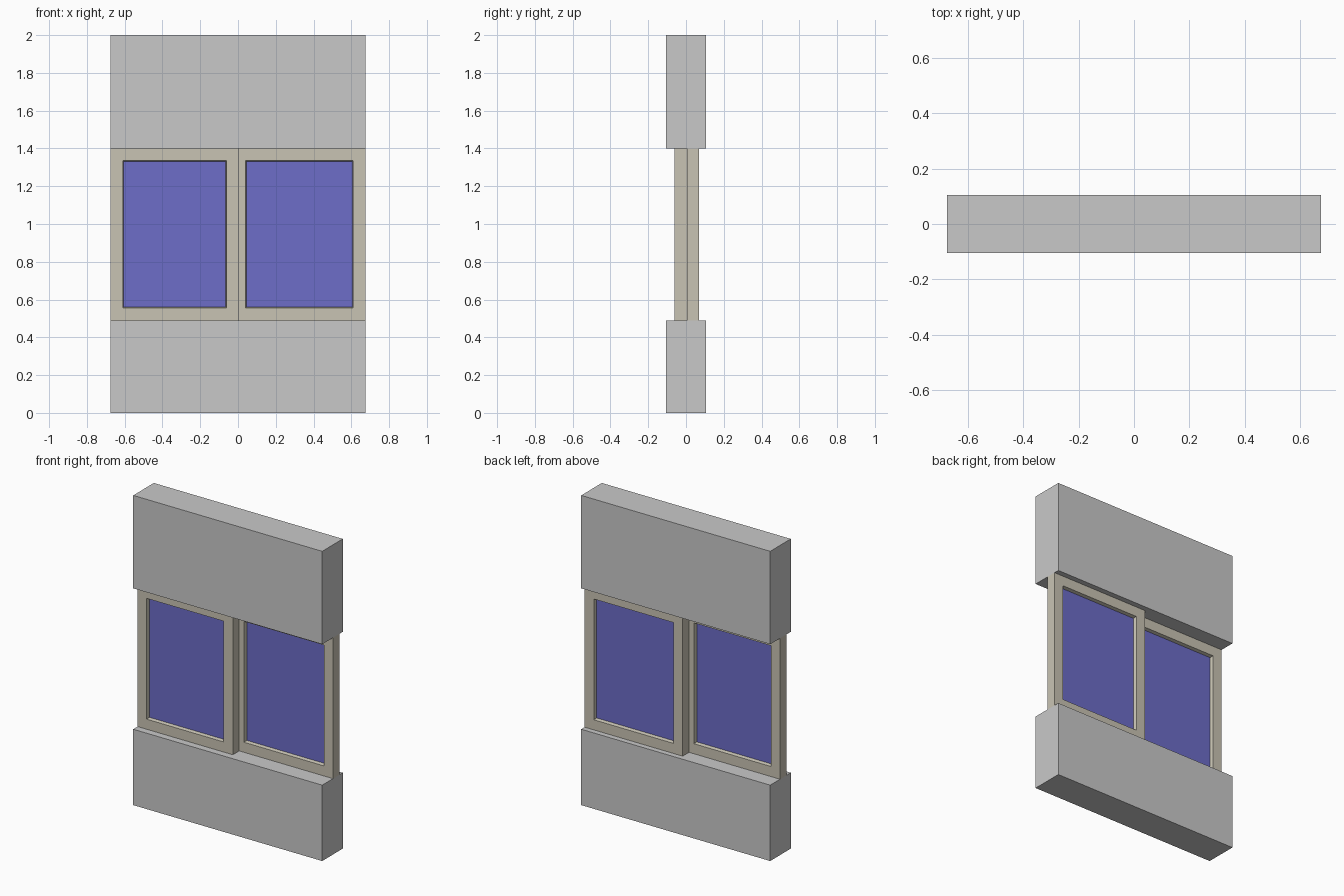
import bpy, bmesh

if "Cube" in bpy.data.objects:
    bpy.data.objects.remove(bpy.data.objects["Cube"])


def material(name, rgb):
    m = bpy.data.materials.new(name)
    m.diffuse_color = (*rgb, 1.0)
    m.use_nodes = True
    m.node_tree.nodes["Principled BSDF"].inputs["Base Color"].default_value = m.diffuse_color
    return m


WALL = material("wall_grey", (0.584, 0.584, 0.584))
FRAME = material("frame_beige", (0.584, 0.552, 0.456))
GLASS = material("glass_blue", (0.153, 0.153, 0.578))


def finish(name, bm, mat):
    bmesh.ops.recalc_face_normals(bm, faces=bm.faces)
    mesh = bpy.data.meshes.new(name)
    bm.to_mesh(mesh)
    bm.free()
    mesh.materials.append(mat)
    obj = bpy.data.objects.new(name, mesh)
    bpy.context.collection.objects.link(obj)
    return obj


def box(name, lo, hi, mat):
    bm = bmesh.new()
    bmesh.ops.create_cube(bm, size=1)
    for v in bm.verts:
        v.co = [lo[i] if v.co[i] < 0 else hi[i] for i in range(3)]
    return finish(name, bm, mat)


def frame(name, x0, x1, z0, z1, profile, mat):
    """Sweep a closed (inset, y) profile round a rectangle."""
    bm = bmesh.new()
    rings = []
    for d, y in profile:
        corners = ((x0 + d, z0 + d), (x1 - d, z0 + d), (x1 - d, z1 - d), (x0 + d, z1 - d))
        rings.append([bm.verts.new((x, y, z)) for x, z in corners])
    for k, a in enumerate(rings):
        b = rings[(k + 1) % len(rings)]
        for i in range(4):
            j = (i + 1) % 4
            bm.faces.new((a[i], a[j], b[j], b[i]))
    return finish(name, bm, mat)


HALF_W, HALF_D = 0.675, 0.105
SILL, HEAD = 0.49, 1.40
RAIL, BEAD, RECESS = 0.065, 0.005, 0.022

# Wall below and above the opening
box("lower_wall", (-HALF_W, -HALF_D, 0), (HALF_W, HALF_D, SILL), WALL)
box("upper_wall", (-HALF_W, -HALF_D, HEAD), (HALF_W, HALF_D, 2), WALL)

# Two overlapping sliding sashes, each with a pane recessed on both sides
for side, x0, x1, y0, y1 in (("left", -HALF_W, 0.005, -0.06, 0.005),
                             ("right", -0.025, HALF_W, 0.005, 0.07)):
    g0, g1 = y0 + RECESS, y1 - RECESS
    inner = RAIL + BEAD
    frame(side + "_sash", x0, x1, SILL, HEAD,
          [(0, y0), (RAIL, y0), (inner, g0), (inner, g1), (RAIL, y1), (0, y1)], FRAME)
    box(side + "_pane", (x0 + inner, g0, SILL + inner),
        (x1 - inner, g1, HEAD - inner), GLASS)
